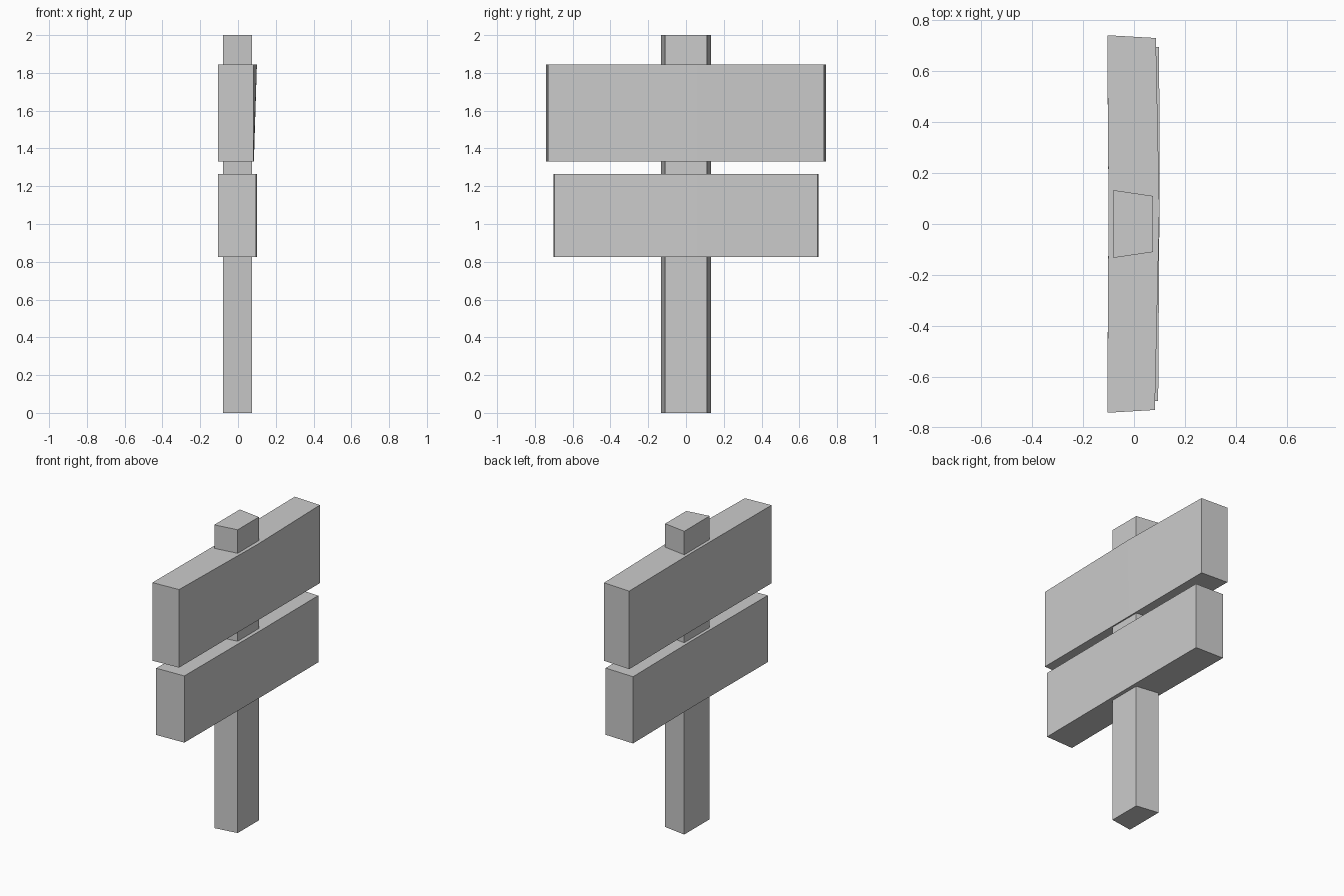
import bpy
import bmesh

if "Cube" in bpy.data.objects:
    bpy.data.objects.remove(bpy.data.objects["Cube"])


def prism(name, z0, z1, bottom, top=None):
    """Flat-faced solid between a bottom outline and a top outline (x, y points)."""
    bm = bmesh.new()
    low = [bm.verts.new((x, y, z0)) for x, y in bottom]
    high = [bm.verts.new((x, y, z1)) for x, y in (top or bottom)]
    bm.faces.new(low[::-1])
    bm.faces.new(high)
    n = len(low)
    for i in range(n):
        j = (i + 1) % n
        bm.faces.new((low[i], low[j], high[j], high[i]))
    bmesh.ops.recalc_face_normals(bm, faces=bm.faces[:])
    mesh = bpy.data.meshes.new(name)
    bm.to_mesh(mesh)
    bm.free()
    obj = bpy.data.objects.new(name, mesh)
    bpy.context.collection.objects.link(obj)
    return obj


def board_outline(back_y, face_y, face_x, mid_x):
    """Board seen from above, with a slight bend near its middle."""
    return [(-0.105, -back_y), (face_x, -face_y), (mid_x, 0.06),
            (face_x + 0.004, face_y), (-0.105, back_y), (-0.10, 0.06)]


# Upright post, a little wider at the back
prism("post", 0.0, 2.0,
      [(-0.08, -0.133), (0.075, -0.11), (0.075, 0.11), (-0.08, 0.133)])

# Upper board, its face bulging out towards the top
prism("upper_board", 1.33, 1.845,
      board_outline(0.742, 0.731, 0.082, 0.084),
      board_outline(0.742, 0.731, 0.082, 0.10))

# Lower board
prism("lower_board", 0.825, 1.265,
      board_outline(0.702, 0.695, 0.095, 0.10))
